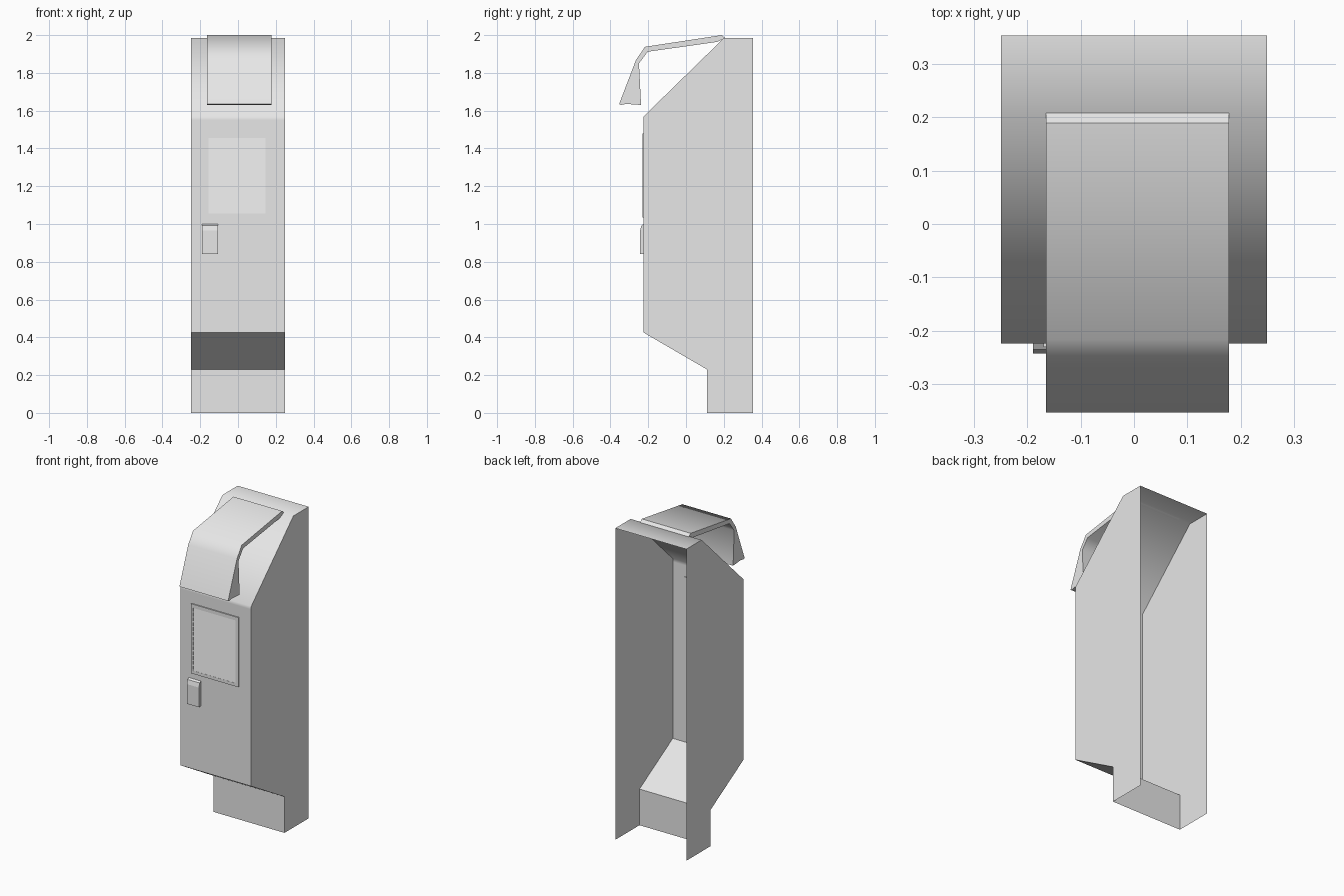
import bpy
import bmesh
from math import radians

cube = bpy.data.objects.get("Cube")
if cube:
    bpy.data.objects.remove(cube, do_unlink=True)

grey = bpy.data.materials.new("light_grey_metal")
grey.use_nodes = True
GREY = (0.8, 0.8, 0.8, 1.0)
grey.diffuse_color = GREY
grey.node_tree.nodes["Principled BSDF"].inputs["Base Color"].default_value = GREY


def sweep(name, profiles, x0, x1, open_ends=False, smooth=False):
    """Extrude side profiles of (y, z) points across x; open_ends leaves the last-to-first strip out."""
    bm = bmesh.new()
    for profile in profiles:
        left = [bm.verts.new((x0, y, z)) for y, z in profile]
        right = [bm.verts.new((x1, y, z)) for y, z in profile]
        bm.faces.new(left)
        bm.faces.new(right[::-1])
        n = len(profile)
        for i in range(n - 1 if open_ends else n):
            j = (i + 1) % n
            bm.faces.new((left[i], right[i], right[j], left[j]))
    bmesh.ops.recalc_face_normals(bm, faces=bm.faces)
    for face in bm.faces:
        face.smooth = smooth
    mesh = bpy.data.meshes.new(name)
    bm.to_mesh(mesh)
    bm.free()
    if smooth:
        mesh.set_sharp_from_angle(angle=radians(50))
    mesh.materials.append(grey)
    obj = bpy.data.objects.new(name, mesh)
    bpy.context.collection.objects.link(obj)
    return obj


def rect(y0, y1, z0, z1):
    return [(y0, z0), (y1, z0), (y1, z1), (y0, z1)]


FRONT, BACK = -0.224, 0.354

# Sheet housing, open at the back and underneath
housing = [(0.111, 0), (0.111, 0.23), (FRONT, 0.425), (FRONT, 1.55),
           (FRONT, 1.57), (0.2, 1.984), (BACK, 1.984), (BACK, 0)]
bm_housing = sweep("housing", [housing], -0.25, 0.25, open_ends=True, smooth=True)
bm = bmesh.new()
bm.from_mesh(bm_housing.data)
back = [f for f in bm.faces if all(v.co.y > BACK - 0.001 for v in f.verts)]
bmesh.ops.delete(bm, geom=back, context="FACES_ONLY")
bm.to_mesh(bm_housing.data)
bm.free()

# Curved hood reaching forward from the top
hood = [(0.19, 2.0), (-0.217, 1.938), (-0.265, 1.868), (-0.354, 1.635),
        (-0.344, 1.63), (-0.317, 1.636), (-0.238, 1.63), (-0.249, 1.85),
        (-0.203, 1.912), (0.164, 1.964), (0.208, 1.984)]
sweep("hood", [hood], -0.165, 0.178, smooth=True)

# Vent: raised frame around slanted slats
VX0, VX1, VZ0, VZ1 = -0.155, 0.145, 1.055, 1.455
FX0, FX1, FZ0, FZ1 = -0.17, 0.165, 1.035, 1.478
FY0, FY1 = FRONT - 0.007, FRONT + 0.004
sweep("vent_frame_rails", [rect(FY0, FY1, FZ0, VZ0), rect(FY0, FY1, VZ1, FZ1)], FX0, FX1)
sweep("vent_frame_left", [rect(FY0, FY1, VZ0, VZ1)], VX1, FX1)
sweep("vent_frame_right", [rect(FY0, FY1, VZ0, VZ1)], FX0, VX0)

COUNT = 13
pitch = (VZ1 - VZ0) / COUNT
slats = []
for i in range(COUNT):
    z = VZ0 + i * pitch
    slats.append([(FRONT - 0.006, z), (FRONT + 0.001, z), (FRONT + 0.001, z + pitch),
                  (FRONT - 0.001, z + pitch)])
sweep("vent_slats", slats, VX0, VX1)

# Small handle box with a sloped top
handle = [(FRONT, 0.84), (-0.243, 0.84), (-0.243, 0.965), (-0.236, 0.992), (FRONT, 1.0)]
sweep("handle_box", [handle], -0.19, -0.105)
